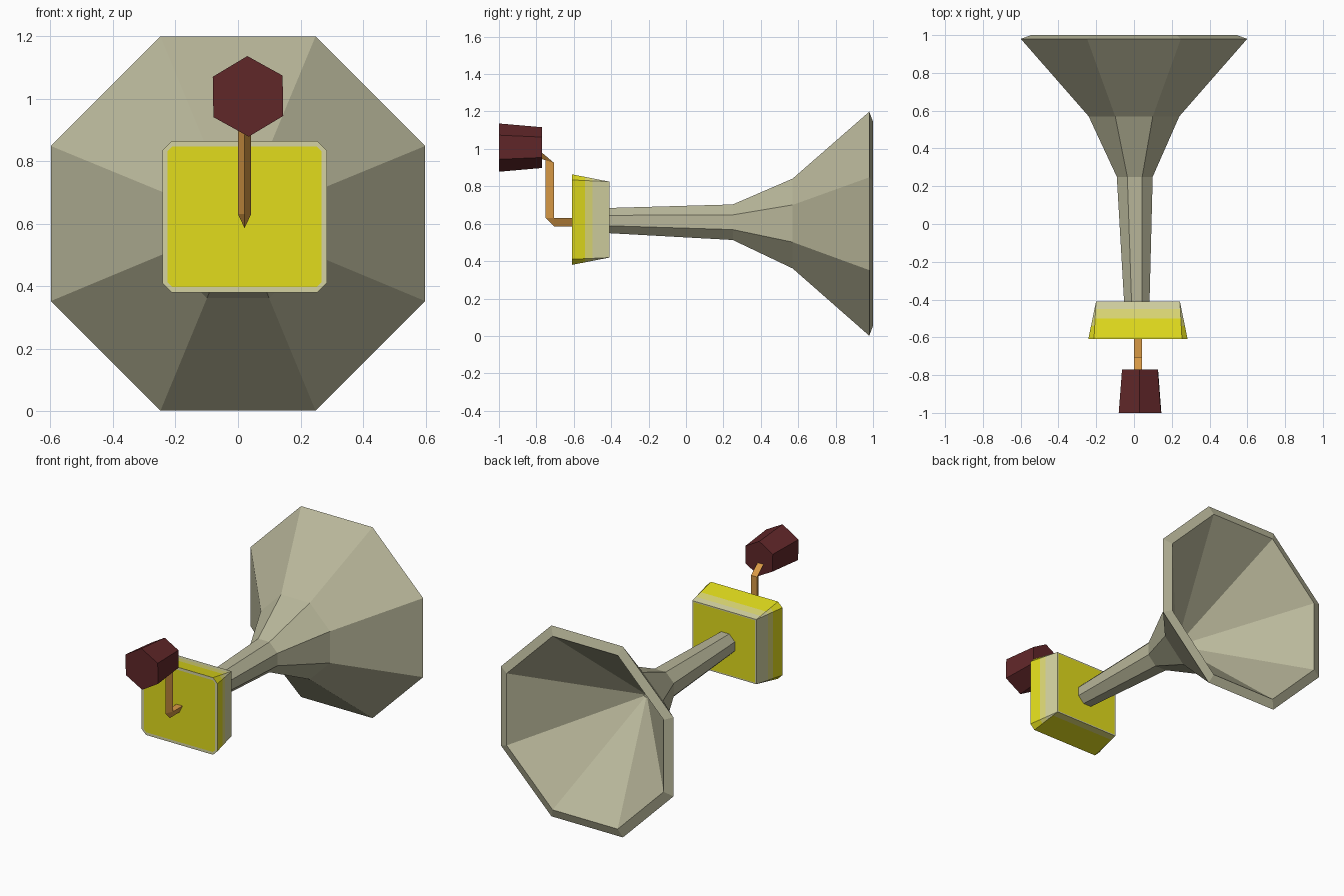
import bpy, bmesh, math

if "Cube" in bpy.data.objects:
    bpy.data.objects.remove(bpy.data.objects["Cube"])


def material(name, rgb):
    m = bpy.data.materials.new(name)
    m.diffuse_color = (*rgb, 1)
    m.use_nodes = True
    m.node_tree.nodes["Principled BSDF"].inputs["Base Color"].default_value = m.diffuse_color
    return m


HORN = material("dull_khaki", (0.485, 0.475, 0.325))
YELLOW = material("bright_yellow", (0.76, 0.72, 0.012))
MID = material("soft_yellow", (0.73, 0.70, 0.18))
PALE = material("pale_cream", (0.66, 0.65, 0.36))
WOOD = material("orange_brown", (0.69, 0.32, 0.06))
MAROON = material("maroon", (0.118, 0.020, 0.022))


def loft(name, rings, mats, rule=None):
    """Skin a list of equal-length rings, cap both ends, colour by rule(band, normal)."""
    bm = bmesh.new()
    rows = [[bm.verts.new(p) for p in ring] for ring in rings]
    n = len(rows[0])
    band = bm.faces.layers.int.new("band")
    for i in range(len(rows) - 1):
        for j in range(n):
            k = (j + 1) % n
            f = bm.faces.new((rows[i][j], rows[i][k], rows[i + 1][k], rows[i + 1][j]))
            f[band] = i
    for row in (rows[0], rows[-1]):
        bm.faces.new(row)[band] = -1
    bmesh.ops.remove_doubles(bm, verts=bm.verts[:], dist=0.0005)
    bmesh.ops.recalc_face_normals(bm, faces=bm.faces[:])
    if rule:
        bm.normal_update()
        for f in bm.faces:
            f.material_index = rule(f[band], f.normal)
    bm.faces.layers.int.remove(band)
    me = bpy.data.meshes.new(name)
    bm.to_mesh(me)
    bm.free()
    for m in mats:
        me.materials.append(m)
    ob = bpy.data.objects.new(name, me)
    bpy.context.collection.objects.link(ob)
    return ob


def polygon(n, y, r, cx, cz, turn):
    return [(cx + r * math.cos(turn + math.tau * i / n), y,
             cz + r * math.sin(turn + math.tau * i / n)) for i in range(n)]


# Horn: eight-sided trumpet, outside, rim, then a plain cone inside (y, apothem, x, z)
profile = [(-0.42, 0.067, 0.015, 0.617), (0.25, 0.095, 0.004, 0.608),
           (0.57, 0.240, 0.0, 0.601), (0.98, 0.599, 0.0, 0.600),
           (1.00, 0.545, 0.0, 0.600), (0.40, 0.010, 0.0, 0.603)]
loft("horn", [polygon(8, y, a / math.cos(math.pi / 8), cx, cz, math.pi / 8)
              for y, a, cx, cz in profile], [HORN])


# Box: tapers to the back, corners chamfered towards the front
def box_ring(y, inset=0.0):
    t = (y + 0.61) / 0.20
    hx = 0.263 + (0.222 - 0.263) * t - inset
    hz = 0.242 + (0.203 - 0.242) * t - inset
    c = 0.03 * (1 - t) * (1 if inset == 0 else 0.5)
    pts = [(hx, hz - c), (hx - c, hz), (c - hx, hz), (-hx, hz - c),
           (-hx, c - hz), (c - hx, -hz), (hx - c, -hz), (hx, c - hz)]
    return [(0.021 + x, y, 0.622 + z) for x, z in pts]


# Pale wear: borders of both ends, and fading bands that differ per side
def box_colour(band, normal):
    if band == -1:
        return 0
    if band in (0, 5):
        return 2
    if normal.z > 0.8:
        return (0, 0, 1, 2)[band - 1]
    if normal.z < -0.8:
        return (0, 0, 0, 1)[band - 1]
    return (0, 1, 2, 2)[band - 1]


loft("box", [box_ring(-0.61, 0.017)]
     + [box_ring(y) for y in (-0.61, -0.54, -0.50, -0.45, -0.41)]
     + [box_ring(-0.41, 0.008)], [YELLOW, MID, PALE], box_colour)

# Crank: three-sided bent rod, each ring is (flat side y, z, ridge y, z)
bends = [(-0.60, 0.63, -0.60, 0.585), (-0.705, 0.63, -0.705, 0.585),
         (-0.705, 0.63, -0.75, 0.63), (-0.705, 0.925, -0.75, 0.94),
         (-0.785, 0.992, -0.785, 0.95)]
loft("crank", [[(0.0, fy, fz), (0.042, fy, fz), (0.021, ry, rz)]
               for fy, fz, ry, rz in bends], [WOOD])

# Knob: tapered hexagonal grip
turn = math.radians(91)
loft("knob", [polygon(6, -1.0, 0.129, 0.032, 1.007, turn),
              polygon(6, -0.77, 0.109, 0.032, 1.007, turn)], [MAROON])
